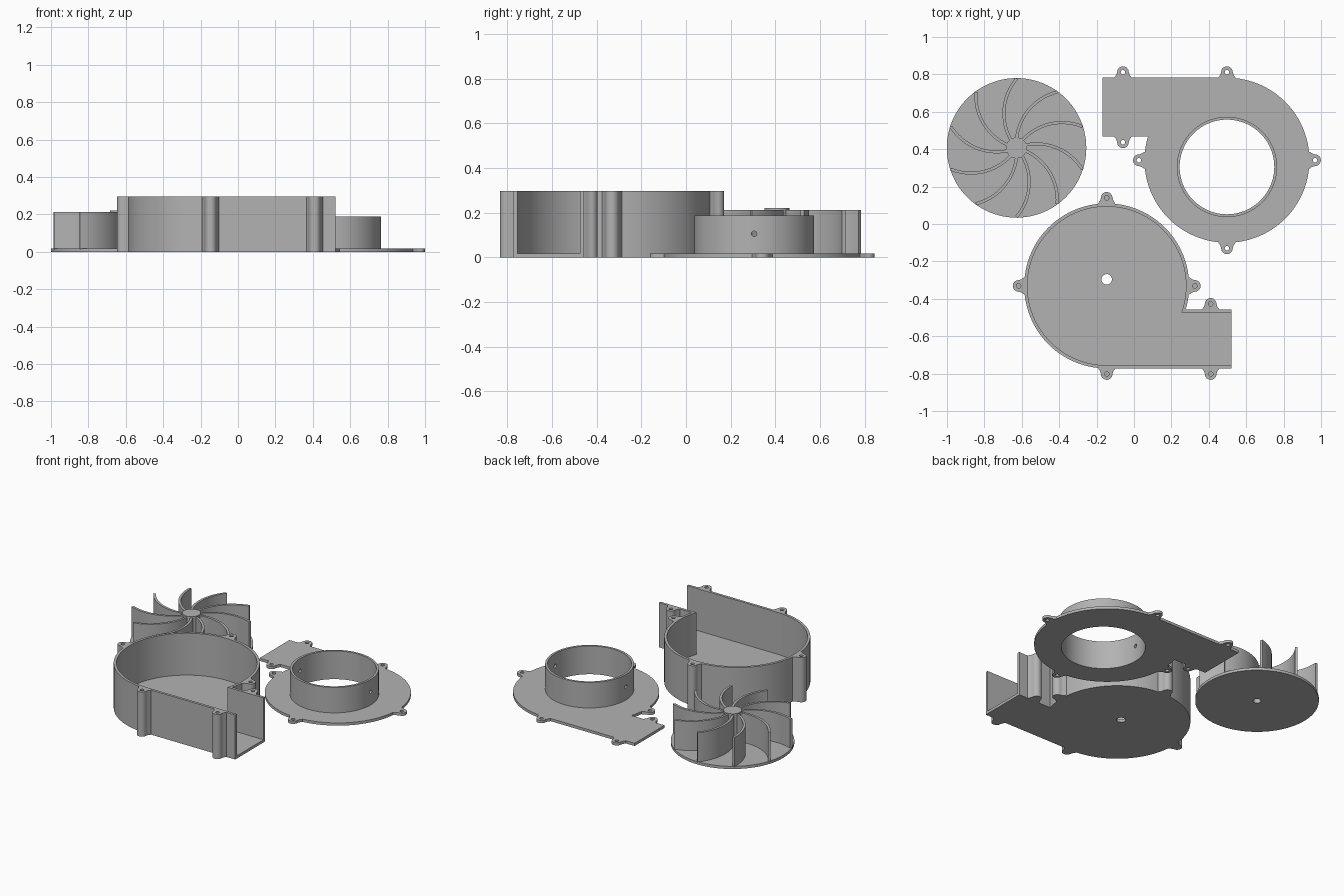
import bpy, bmesh, math
from math import sin, cos, pi, radians, atan2, asin
from mathutils import Matrix, Vector

if "Cube" in bpy.data.objects:
    bpy.data.objects.remove(bpy.data.objects["Cube"])

mat = bpy.data.materials.new("grey_plastic")
mat.diffuse_color = (0.45, 0.45, 0.45, 1)
mat.use_nodes = True
mat.node_tree.nodes["Principled BSDF"].inputs["Base Color"].default_value = mat.diffuse_color


def prisms(name, polys, z0, z1):
    """One object holding an upright prism for each outline."""
    bm = bmesh.new()
    for pts in polys:
        face = bm.faces.new([bm.verts.new((x, y, z0)) for x, y in pts])
        ext = bmesh.ops.extrude_face_region(bm, geom=[face])["geom"]
        bmesh.ops.translate(bm, vec=(0, 0, z1 - z0),
                            verts=[v for v in ext if isinstance(v, bmesh.types.BMVert)])
    bmesh.ops.recalc_face_normals(bm, faces=bm.faces)
    me = bpy.data.meshes.new(name)
    bm.to_mesh(me)
    bm.free()
    me.materials.append(mat)
    ob = bpy.data.objects.new(name, me)
    bpy.context.collection.objects.link(ob)
    return ob


def circle(c, r, n=96):
    return [(c[0] + r * cos(2 * pi * i / n), c[1] + r * sin(2 * pi * i / n)) for i in range(n)]


def activate(ob):
    bpy.ops.object.select_all(action='DESELECT')
    ob.select_set(True)
    bpy.context.view_layer.objects.active = ob


def combine(ob, other, op):
    m = ob.modifiers.new(op, 'BOOLEAN')
    m.operation, m.solver, m.object = op, 'EXACT', other
    activate(ob)
    bpy.ops.object.modifier_apply(modifier=m.name)
    bpy.data.objects.remove(other)


def finish(ob):
    activate(ob)
    bpy.ops.object.shade_smooth_by_angle(angle=radians(30))


# Scroll outline shared by the housing and the cover
R, OUT, YI, WALL = 0.441, 0.666, 0.126, 0.017


def scroll(r, length, yi, n=96):
    a0, a1 = asin(-yi / r), 1.5 * pi
    arc = [(r * cos(a0 + (a1 - a0) * i / n), r * sin(a0 + (a1 - a0) * i / n)) for i in range(n + 1)]
    return arc + [(length, -r), (length, -yi)]


# Screw ears: base point on the outline and outward direction
EARS = [((0, R), 90), ((R, 0), 0), ((-R, 0), 180), ((0, -R), 270),
        ((0.556, -R), 270), ((0.556, -YI), 90)]


def ear(base, deg, r=0.031):
    local = [(-0.006, -0.046), (0.004, -0.044), (0.014, -0.036)]
    local += [(0.03 + r * cos(radians(t)), r * sin(radians(t))) for t in range(-90, 91, 12)]
    local += [(0.014, 0.036), (0.004, 0.044), (-0.006, 0.046)]
    c, s = cos(radians(deg)), sin(radians(deg))
    return [(base[0] + x * c - y * s, base[1] + x * s + y * c) for x, y in local]


def ear_hole(base, deg):
    a = radians(deg)
    return circle((base[0] + 0.03 * cos(a), base[1] + 0.03 * sin(a)), 0.012, 20)


ears = [ear(*e) for e in EARS]
holes = [ear_hole(*e) for e in EARS]

# Fan housing: hollow scroll, open on top and at the outlet
H, T = 0.297, 0.018
housing = prisms("fan_housing", [scroll(R, OUT, YI)], 0, H)
combine(housing, prisms("bosses", ears, 0, H), 'UNION')
combine(housing, prisms("cavity", [scroll(R - WALL, OUT + 0.1, YI + WALL)], T, H + 0.1), 'DIFFERENCE')
combine(housing, prisms("screw_holes", holes, H - 0.12, H + 0.1), 'DIFFERENCE')
combine(housing, prisms("shaft_hole", [circle((0, 0.035), 0.028, 32)], -0.1, 0.1), 'DIFFERENCE')
housing.location = (-0.146, -0.331, 0)
finish(housing)

# Cover plate with intake collar, turned half round
IN = (0, 0.036)
cover = prisms("cover_plate", [scroll(R, OUT, YI)], 0, T)
combine(cover, prisms("ears", ears, 0, T), 'UNION')
combine(cover, prisms("collar", [circle(IN, 0.268)], 0, 0.188), 'UNION')
combine(cover, prisms("bore", [circle(IN, 0.253)], -0.1, 0.3), 'DIFFERENCE')
combine(cover, prisms("screw_holes", holes, -0.1, 0.1), 'DIFFERENCE')
# cross-drilled pair of holes through the collar
drill = prisms("drill", [circle((0, 0), 0.012, 20)], -0.4, 0.4)
drill.data.transform(Matrix.Translation((0, IN[1], 0.105)) @ Matrix.Rotation(pi / 2, 4, 'Y'))
combine(cover, drill, 'DIFFERENCE')
cover.rotation_euler = (0, 0, pi)
cover.location = (0.497, 0.341, 0)
finish(cover)

# Impeller disc and hub with a blind shaft bore
C = (-0.628, 0.407, 0)
disc = prisms("impeller_disc", [circle((0, 0), 0.373)], 0, T)
combine(disc, prisms("hub", [circle((0, 0), 0.056, 48)], 0, 0.22), 'UNION')
combine(disc, prisms("shaft_bore", [circle((0, 0), 0.024, 32)], -0.1, 0.16), 'DIFFERENCE')
disc.location = C
finish(disc)

# Ten curved blades, each an arc from hub to rim
p0, p1, half = Vector((0, 0.05)), Vector((0.218, 0.299)), radians(35)
chord = p1 - p0
rad = chord.length / 2 / sin(half)
centre = (p0 + p1) / 2 + Vector((chord.y, -chord.x)).normalized() * rad * cos(half)
a0 = atan2(p0.y - centre.y, p0.x - centre.x)
N, THICK = 16, 0.016
angles = [a0 - 2 * half * i / N for i in range(N + 1)]
blade = [centre + Vector((cos(a), sin(a))) * (rad + THICK / 2) for a in angles]
blade += [centre + Vector((cos(a), sin(a))) * (rad - THICK / 2) for a in reversed(angles)]
turns = [Matrix.Rotation(2 * pi * k / 10, 2) for k in range(10)]
blades = prisms("impeller_blades", [[m @ p for p in blade] for m in turns], T - 0.004, 0.212)
blades.location = C
finish(blades)
